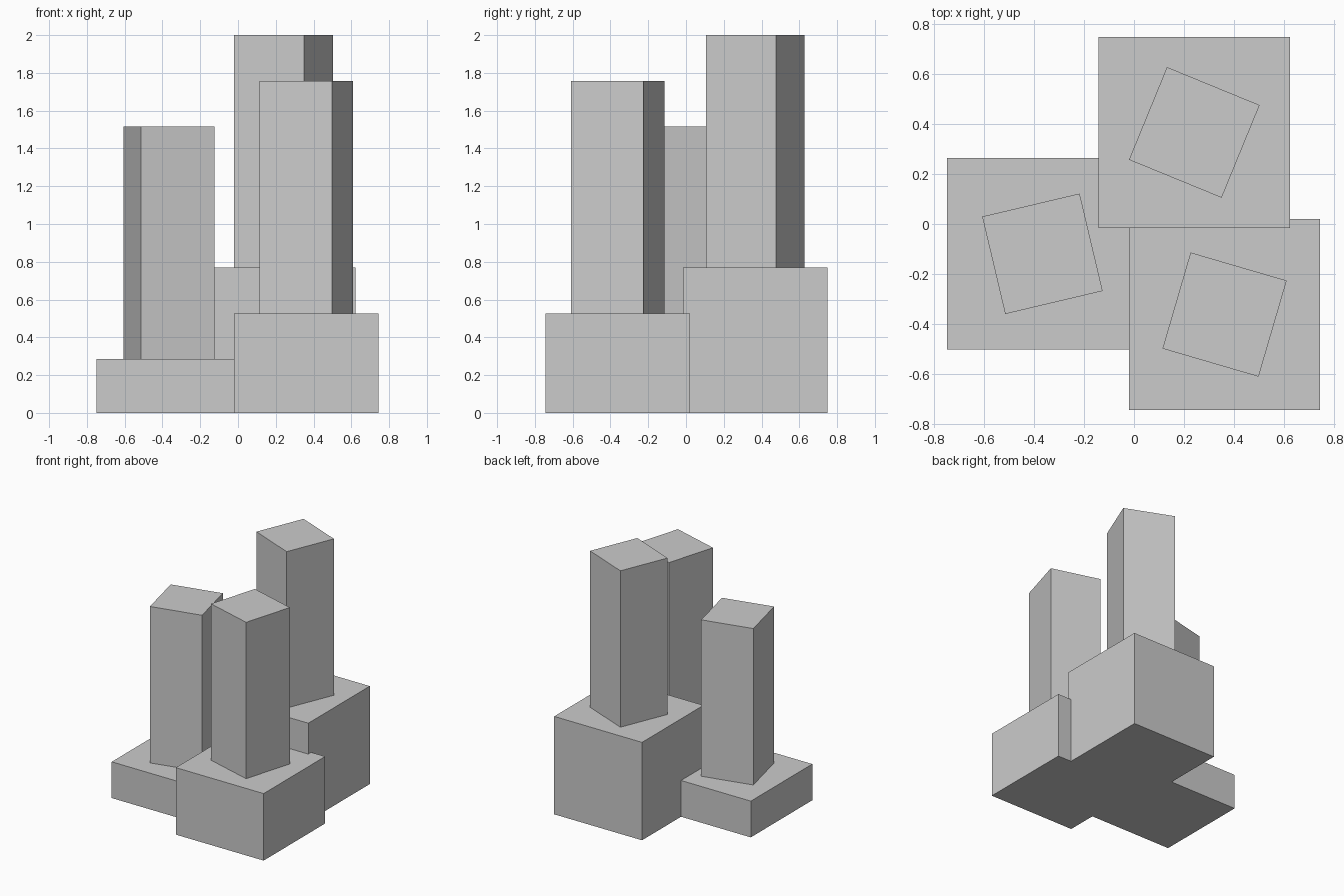
import bpy
from math import radians

if "Cube" in bpy.data.objects:
    bpy.data.objects.remove(bpy.data.objects["Cube"])

BLOCK = 0.764   # plinth side
SHAFT = 0.40    # tower side
RISE = 1.23     # tower height above its plinth


def box(name, x, y, z0, z1, side, angle=0):
    """Square box between two heights, turned about its vertical axis."""
    bpy.ops.mesh.primitive_cube_add(size=1, location=(x, y, (z0 + z1) / 2),
                                    rotation=(0, 0, radians(angle)))
    ob = bpy.context.object
    ob.name = name
    ob.scale = (side, side, z1 - z0)
    bpy.ops.object.transform_apply(location=False, rotation=False, scale=True)
    return ob


# Three plinths at rising heights, each with a twisted tower on top
for name, x, y, h, turn in (("left", -0.366, -0.119, 0.285, 13.3),
                            ("right", 0.362, -0.362, 0.527, -16.3),
                            ("back", 0.241, 0.366, 0.77, -22.3)):
    box(name + "_plinth", x, y, 0, h, BLOCK)
    box(name + "_tower", x, y, h, h + RISE, SHAFT, turn)
